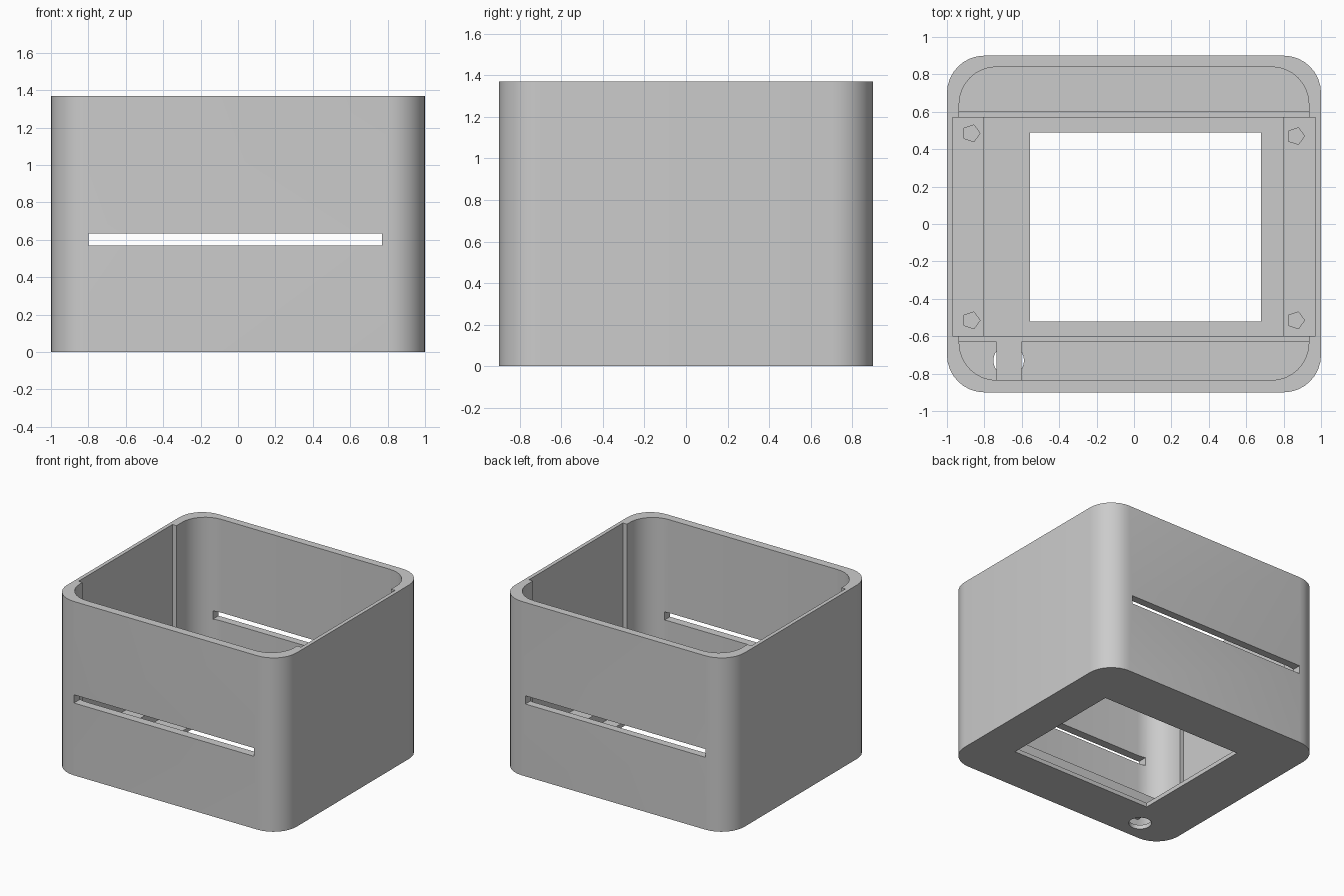
import bpy, bmesh, math

cube = bpy.data.objects.get("Cube")
if cube:
    bpy.data.objects.remove(cube, do_unlink=True)

grey = bpy.data.materials.new("plain grey")
grey.use_nodes = True
colour = (0.6, 0.6, 0.6, 1)
grey.diffuse_color = colour
grey.node_tree.nodes["Principled BSDF"].inputs["Base Color"].default_value = colour


def prism(name, outline, z0, z1):
    """Closed upright prism from a counter-clockwise outline."""
    bm = bmesh.new()
    base = bm.faces.new([bm.verts.new((x, y, z0)) for x, y in outline])
    top = bmesh.ops.extrude_face_region(bm, geom=[base])["geom"]
    verts = [v for v in top if isinstance(v, bmesh.types.BMVert)]
    bmesh.ops.translate(bm, vec=(0, 0, z1 - z0), verts=verts)
    bmesh.ops.recalc_face_normals(bm, faces=bm.faces)
    mesh = bpy.data.meshes.new(name)
    bm.to_mesh(mesh)
    bm.free()
    mesh.materials.append(grey)
    obj = bpy.data.objects.new(name, mesh)
    bpy.context.collection.objects.link(obj)
    return obj


def box(name, x0, x1, y0, y1, z0, z1):
    return prism(name, [(x0, y0), (x1, y0), (x1, y1), (x0, y1)], z0, z1)


def rounded(x, y0, y1, r, steps=8):
    """Rounded rectangle outline, symmetric in x."""
    corners = [(x - r, y1 - r), (r - x, y1 - r), (r - x, y0 + r), (x - r, y0 + r)]
    return [(cx + r * math.cos((q + i / steps) * math.pi / 2),
             cy + r * math.sin((q + i / steps) * math.pi / 2))
            for q, (cx, cy) in enumerate(corners) for i in range(steps + 1)]


def ring(cx, cy, r, sides):
    return [(cx + r * math.cos(i * math.tau / sides),
             cy + r * math.sin(i * math.tau / sides)) for i in range(sides)]


def cut(target, cutter):
    """Subtract the cutter, apply, and remove the cutter."""
    cutter.hide_render = True
    mod = target.modifiers.new("cut", "BOOLEAN")
    mod.operation = "DIFFERENCE"
    mod.solver = "EXACT"
    mod.object = cutter
    bpy.context.view_layer.objects.active = target
    bpy.ops.object.modifier_apply(modifier=mod.name)
    bpy.data.objects.remove(cutter, do_unlink=True)


HEIGHT, FLOOR = 1.37, 0.033
BACK, FRONT = 0.57, -0.6      # ends of the side recesses

# Open-topped shell with thinned side walls
shell = prism("case_shell", rounded(1, -0.9, 0.9, 0.2), 0, HEIGHT)
cut(shell, prism("cavity", rounded(0.935, -0.835, 0.84, 0.2), FLOOR, 2))
cut(shell, box("side_recess", -0.97, 0.97, FRONT, BACK, FLOOR, 2))

# Floor window, cable hole, and the slots through front and back walls
cut(shell, box("window", -0.555, 0.68, -0.52, 0.49, -1, 0.5))
cut(shell, prism("cable_hole", ring(-0.67, -0.73, 0.082, 24), -1, 0.5))
cut(shell, box("wall_slot", -0.8, 0.77, -2, 2, 0.57, 0.635))

# Low ribs across the floor
box("back_rib", -0.937, 0.937, BACK, BACK + 0.035, FLOOR - 0.005, 0.16)
box("front_rib", -0.937, 0.937, FRONT - 0.03, FRONT, FLOOR - 0.005, 0.16)

# Side ledges with five-sided screw holes
for name, x0, x1, hole_x, back_y in (("right_ledge", -0.972, -0.805, -0.87, 0.485),
                                     ("left_ledge", 0.8, 0.972, 0.865, 0.47)):
    ledge = box(name, x0, x1, FRONT, BACK, FLOOR - 0.005, 0.13)
    for y in (back_y, -0.515):
        cut(ledge, prism("screw_hole", ring(hole_x, y, 0.047, 5), FLOOR + 0.01, 0.5))

# Strap bar bridging the cable hole
box("cable_bar", -0.735, -0.602, -0.837, -0.628, 0.1, 0.16)

# Smooth rounded corners, sharp edges kept
bpy.ops.object.select_all(action="DESELECT")
shell.select_set(True)
bpy.context.view_layer.objects.active = shell
bpy.ops.object.shade_smooth_by_angle(angle=math.radians(30))
